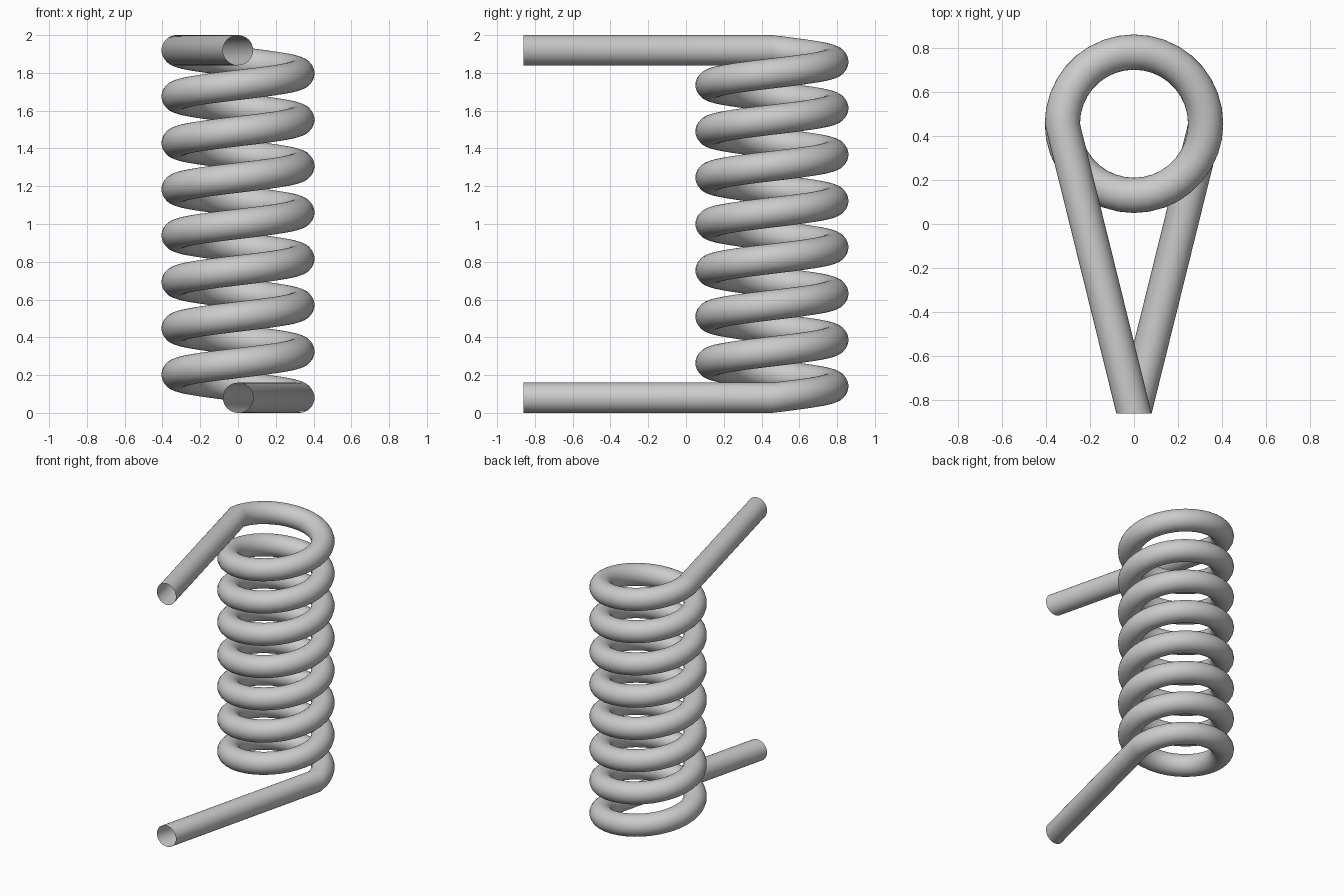
import bpy
import bmesh
from math import sin, cos, tau
from mathutils import Vector

cube = bpy.data.objects.get("Cube")
if cube:
    bpy.data.objects.remove(cube, do_unlink=True)

WIRE = 0.08          # wire radius
COIL = 0.325         # coil radius to the wire centre
COIL_Y = 0.455       # coil axis
TIP_Y = -0.86        # cut ends of the arms
BOTTOM, TOP = WIRE, 2 - WIRE
TURNS, STEPS, SIDES = 7.5, 36, 32

steel = bpy.data.materials.new("grey_steel")
steel.use_nodes = True
steel.diffuse_color = (0.6, 0.6, 0.6, 1)
steel.node_tree.nodes["Principled BSDF"].inputs["Base Color"].default_value = (0.6, 0.6, 0.6, 1)

bm = bmesh.new()


def ring(centre, outward):
    """Upright circle of wire vertices in the plane of outward and z."""
    return [bm.verts.new(centre + outward * (WIRE * cos(tau * i / SIDES))
                         + Vector((0, 0, WIRE * sin(tau * i / SIDES))))
            for i in range(SIDES)]


# Lower arm tip, rising coil, upper arm tip
rings = [ring(Vector((0, TIP_Y, BOTTOM)), Vector((1, 0, 0)))]
count = int(TURNS * STEPS)
for k in range(count + 1):
    a = tau * k / STEPS
    out = Vector((cos(a), sin(a), 0))
    height = BOTTOM + (TOP - BOTTOM) * k / count
    rings.append(ring(Vector((0, COIL_Y, height)) + out * COIL, out))
rings.append(ring(Vector((0, TIP_Y, TOP)), Vector((-1, 0, 0))))

# Skin the open-ended wire
for a, b in zip(rings, rings[1:]):
    for i in range(SIDES):
        j = (i + 1) % SIDES
        bm.faces.new((a[i], a[j], b[j], b[i]))
bmesh.ops.recalc_face_normals(bm, faces=bm.faces)

mesh = bpy.data.meshes.new("coil_spring")
bm.to_mesh(mesh)
bm.free()
mesh.materials.append(steel)
spring = bpy.data.objects.new("coil_spring", mesh)
bpy.context.collection.objects.link(spring)

bpy.ops.object.select_all(action='DESELECT')
spring.select_set(True)
bpy.context.view_layer.objects.active = spring
bpy.ops.object.shade_smooth_by_angle()
